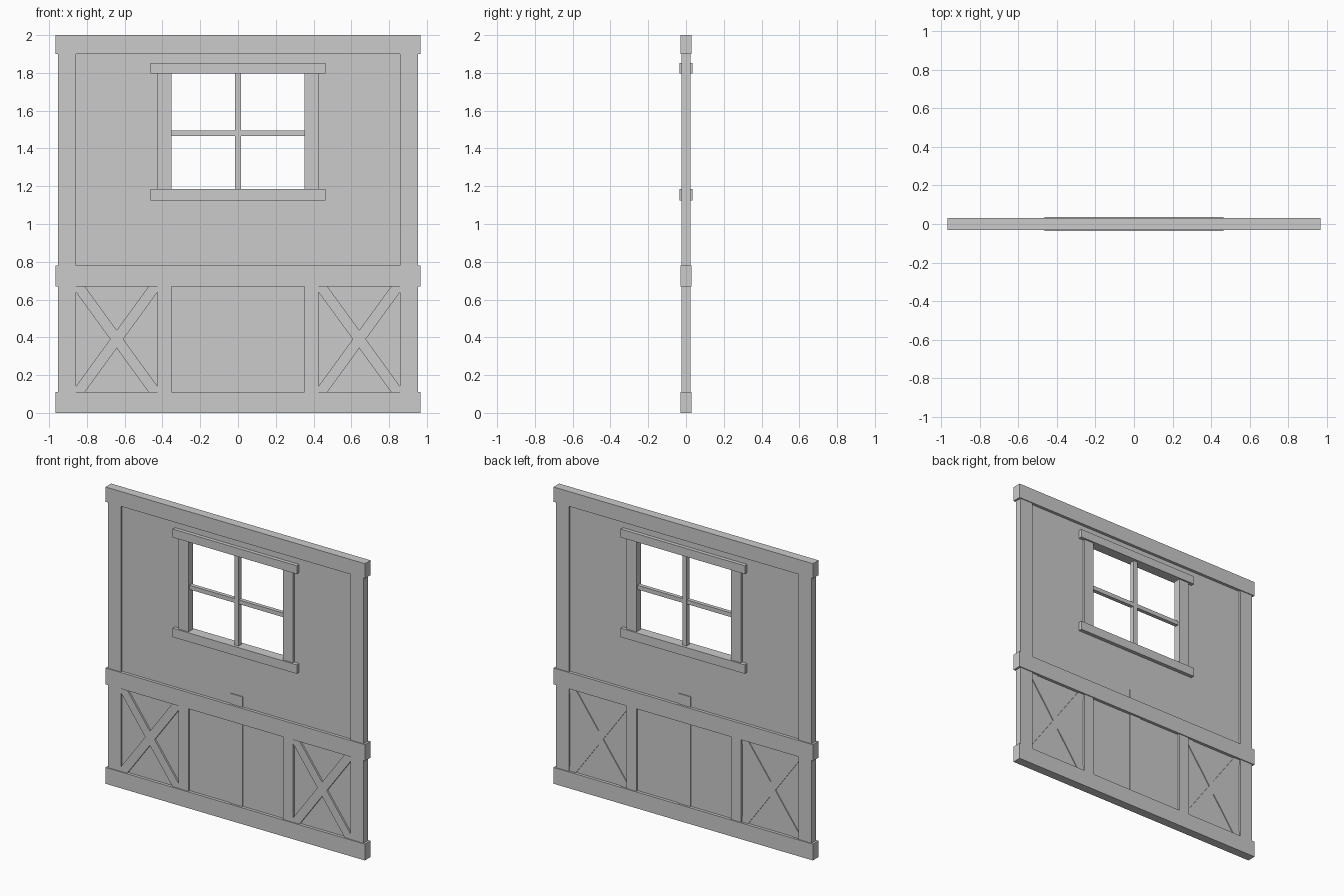
import bpy
import bmesh
from math import radians
from mathutils import Matrix, Vector

if "Cube" in bpy.data.objects:
    bpy.data.objects.remove(bpy.data.objects["Cube"], do_unlink=True)

# Single painted-wood colour
grey = bpy.data.materials.new("plain_grey")
grey.use_nodes = True
grey.diffuse_color = (0.6, 0.6, 0.6, 1)
grey.node_tree.nodes["Principled BSDF"].inputs["Base Color"].default_value = (0.6, 0.6, 0.6, 1)


def finish(name, bm):
    bmesh.ops.recalc_face_normals(bm, faces=bm.faces)
    mesh = bpy.data.meshes.new(name)
    bm.to_mesh(mesh)
    bm.free()
    mesh.materials.append(grey)
    obj = bpy.data.objects.new(name, mesh)
    bpy.context.collection.objects.link(obj)
    return obj


def board(name, x0, x1, z0, z1, front, back=None, angle=0):
    """A plank spanning x and z, reaching front/back from the wall's middle."""
    back = front if back is None else back
    size = Matrix.Diagonal((x1 - x0, front + back, z1 - z0, 1))
    place = Matrix.Translation(((x0 + x1) / 2, (back - front) / 2, (z0 + z1) / 2))
    bm = bmesh.new()
    bmesh.ops.create_cube(bm, size=1, matrix=place @ Matrix.Rotation(radians(angle), 4, "Y") @ size)
    return finish(name, bm)


# Wall panel with a window opening
PANEL = 0.01
xs = (-0.9, -0.39, 0.39, 0.9)
zs = (0.05, 1.15, 1.82, 1.95)
bm = bmesh.new()
grid = [[bm.verts.new((x, -PANEL, z)) for x in xs] for z in zs]
for r in range(3):
    for c in range(3):
        if (r, c) != (1, 1):
            bm.faces.new((grid[r][c], grid[r][c + 1], grid[r + 1][c + 1], grid[r + 1][c]))
ext = bmesh.ops.extrude_face_region(bm, geom=bm.faces[:])
moved = [v for v in ext["geom"] if isinstance(v, bmesh.types.BMVert)]
bmesh.ops.translate(bm, verts=moved, vec=Vector((0, 2 * PANEL, 0)))
finish("wall_panel", bm)

# Horizontal rails
RAIL = 0.03
for name, z0, z1 in (("bottom_rail", 0, 0.11), ("middle_rail", 0.67, 0.78), ("top_rail", 1.9, 2)):
    board(name, -0.967, 0.967, z0, z1, RAIL)

# Uprights, window jambs and crossed braces on each side
POST = 0.024
for side, s in (("left", 1), ("right", -1)):
    def span(a, b):
        return sorted((s * a, s * b))

    board(side + "_post", *span(0.857, 0.953), 0.05, 1.95, POST)
    board(side + "_window_jamb", *span(0.353, 0.427), 1.15, 1.83, POST)
    board(side + "_lower_stud", *span(0.353, 0.427), 0.08, 0.7, POST)
    for label, tilt in (("rising", 36), ("falling", -36)):
        board(f"{side}_{label}_brace", s * 0.642 - 0.028, s * 0.642 + 0.028,
              0.01, 0.77, 0.022, 0.016, tilt)

# Centre batten
board("centre_batten", -0.045, 0.045, 0.08, 0.85, 0.016)

# Window lintel, sill and glazing bars
board("window_lintel", -0.463, 0.463, 1.797, 1.853, 0.035)
board("window_sill", -0.463, 0.463, 1.125, 1.185, 0.035)
board("vertical_glazing_bar", -0.016, 0.016, 1.16, 1.82, 0.016)
board("horizontal_glazing_bar", -0.38, 0.38, 1.467, 1.495, 0.013)
